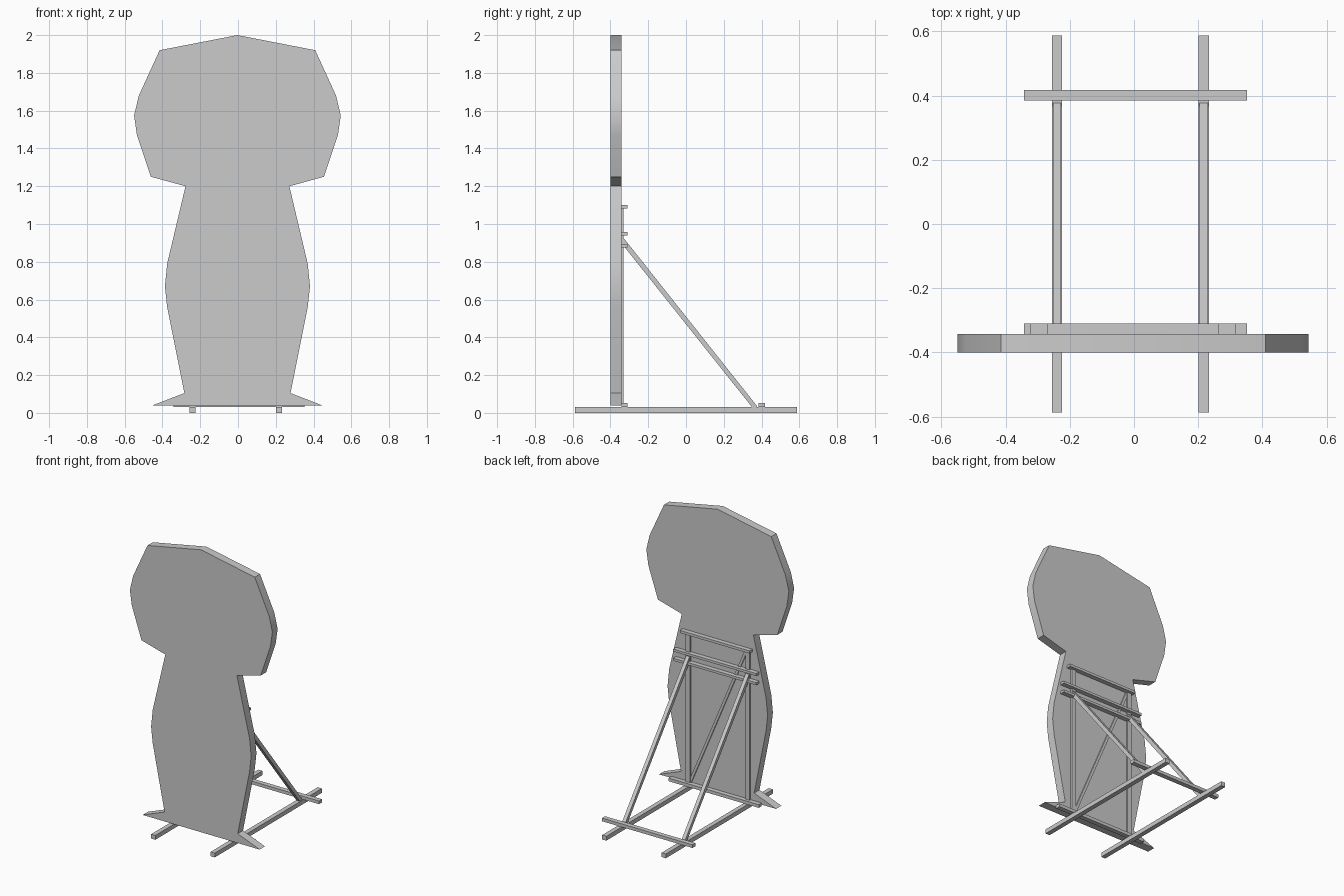
import bpy
import bmesh
from mathutils import Vector

if "Cube" in bpy.data.objects:
    bpy.data.objects.remove(bpy.data.objects["Cube"], do_unlink=True)

grey = bpy.data.materials.new("plain grey")
grey.use_nodes = True
grey.diffuse_color = (0.6, 0.6, 0.6, 1)
grey.node_tree.nodes["Principled BSDF"].inputs["Base Color"].default_value = (0.6, 0.6, 0.6, 1)


def finish(name, bm):
    bmesh.ops.recalc_face_normals(bm, faces=bm.faces)
    mesh = bpy.data.meshes.new(name)
    bm.to_mesh(mesh)
    bm.free()
    mesh.materials.append(grey)
    obj = bpy.data.objects.new(name, mesh)
    bpy.context.collection.objects.link(obj)
    return obj


def prism(name, points, offset):
    """Extrude a flat polygon along an offset."""
    bm = bmesh.new()
    face = bm.faces.new([bm.verts.new(p) for p in points])
    ext = bmesh.ops.extrude_face_region(bm, geom=[face])
    verts = [v for v in ext["geom"] if isinstance(v, bmesh.types.BMVert)]
    bmesh.ops.translate(bm, verts=verts, vec=Vector(offset))
    return finish(name, bm)


def box(name, x, y, z):
    points = [(x[0], y[0], z[0]), (x[1], y[0], z[0]), (x[1], y[1], z[0]), (x[0], y[1], z[0])]
    return prism(name, points, (0, 0, z[1] - z[0]))


# Cut-out board: half outline mirrored around its centre line
CENTRE = -0.003
half = [(0.412, 1.92), (0.522, 1.68), (0.547, 1.575), (0.532, 1.47), (0.458, 1.25),
        (0.275, 1.2), (0.372, 0.79), (0.384, 0.67), (0.372, 0.56), (0.281, 0.105), (0.449, 0.04)]
outline = [(0, 2)] + half + [(-x, z) for x, z in reversed(half)]
board = prism("cutout_board", [(x + CENTRE, -0.4, z) for x, z in outline], (0, 0.058, 0))
bpy.context.view_layer.objects.active = board
board.select_set(True)
bpy.ops.object.shade_smooth_by_angle(angle=0.4)
board.select_set(False)

# Floor rails, uprights and sloping struts on both sides
for side, x in (("right", -0.24), ("left", 0.217)):
    box(side + "_floor_rail", (x - 0.016, x + 0.016), (-0.587, 0.587), (0, 0.03))
    box(side + "_upright", (x - 0.016, x + 0.016), (-0.342, -0.33), (0.03, 1.09))
    strut = [(-0.335, 0.89), (-0.335, 0.932), (0.377, 0.035), (0.372, 0.03), (0.35, 0.03)]
    prism(side + "_strut", [(x - 0.013, y, z) for y, z in strut], (0.026, 0, 0))

# Diagonal brace flat against the back of the board
brace = [(0.22, 0.04), (0.2, 0.04), (-0.236, 1.08), (-0.216, 1.08)]
prism("diagonal_brace", [(x, -0.342, z) for x, z in brace], (0, 0.008, 0))

# Cross bars: name, half length, back-to-front position, height range
BACK = (-0.342, -0.31)
for name, reach, y, z in (
        ("rear_floor_bar", 0.347, (0.385, 0.418), (0.03, 0.052)),
        ("front_floor_bar", 0.347, BACK, (0.03, 0.052)),
        ("lower_cross_bar", 0.319, BACK, (0.876, 0.893)),
        ("middle_cross_bar", 0.319, BACK, (0.94, 0.957)),
        ("top_cross_bar", 0.267, BACK, (1.082, 1.1))):
    mid = 0.005 if reach > 0.33 else CENTRE
    box(name, (mid - reach, mid + reach), y, z)
